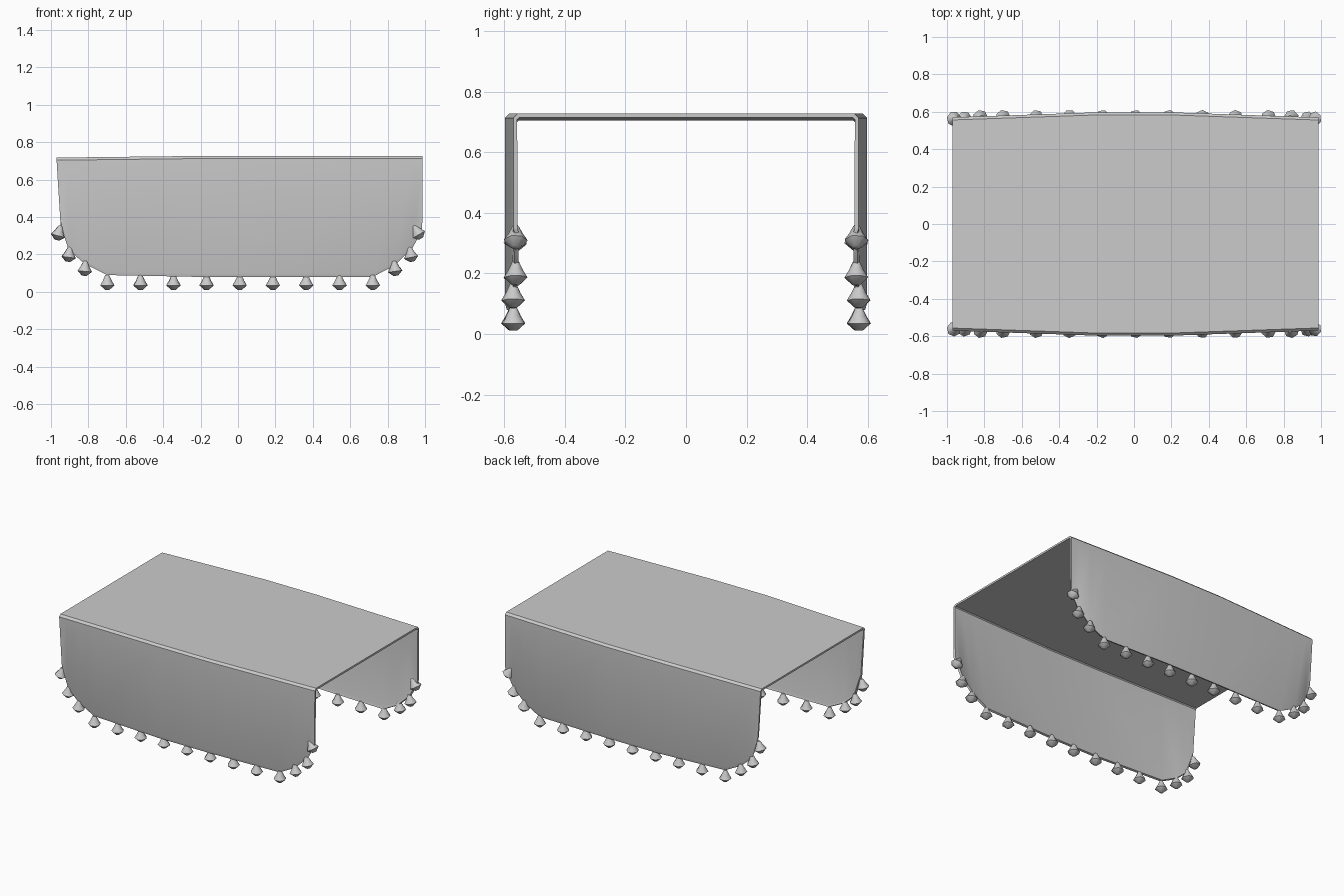
import bpy, bmesh
from math import cos, sin, pi, radians
from mathutils import Matrix, Vector

if "Cube" in bpy.data.objects:
    bpy.data.objects.remove(bpy.data.objects["Cube"])


def half_width(x):
    # Plan outline bows out slightly along the middle
    return 0.597 - 0.027 * max(0, (abs(x) - 0.2) / 0.78)


def finish(bm, name, angle):
    bmesh.ops.recalc_face_normals(bm, faces=bm.faces)
    mesh = bpy.data.meshes.new(name)
    bm.to_mesh(mesh)
    bm.free()
    ob = bpy.data.objects.new(name, mesh)
    bpy.context.collection.objects.link(ob)
    bpy.ops.object.select_all(action='DESELECT')
    ob.select_set(True)
    bpy.context.view_layer.objects.active = ob
    bpy.ops.object.shade_smooth_by_angle(angle=radians(angle))
    return ob


# Draped cloth: stations of (top x, bottom x, bottom z)
stations = [(-0.97, -0.95, 0.36), (-0.92, -0.905, 0.225), (-0.83, -0.82, 0.15),
            (-0.70, -0.70, 0.09), (-0.2, -0.2, 0.08), (0.2, 0.2, 0.08),
            (0.72, 0.72, 0.08), (0.84, 0.835, 0.14), (0.935, 0.93, 0.23),
            (0.987, 0.985, 0.33)]
bm = bmesh.new()
rows = []
for xt, xb, zb in stations:
    zt = 0.727 + 0.009 * min(0, (xt + 0.2) / 0.77)
    wt, wb = half_width(xt), half_width(xb)
    # hem, panel, rounded fold, top, then the same on the far side
    side = [(xb, wb - 0.006, zb), (xb, wb, zb + 0.02),
            (xt, wt, zt - 0.014), (xt, wt - 0.014, zt)]
    section = [(x, -y, z) for x, y, z in side] + side[::-1]
    rows.append([bm.verts.new(p) for p in section])
for a, b in zip(rows, rows[1:]):
    for i in range(len(a) - 1):
        bm.faces.new((a[i], b[i], b[i + 1], a[i + 1]))
bmesh.ops.recalc_face_normals(bm, faces=bm.faces)
top = max(bm.faces, key=lambda f: f.calc_center_median().z)
if top.normal.z < 0:
    bmesh.ops.reverse_faces(bm, faces=bm.faces)
# Give the sheet thickness on its inner side
inner = bmesh.ops.duplicate(bm, geom=bm.verts[:] + bm.edges[:] + bm.faces[:])
shift = {v: -v.normal * 0.014 for v in inner["geom"]
         if isinstance(v, bmesh.types.BMVert)}
for v, d in shift.items():
    v.co += d
bmesh.ops.bridge_loops(bm, edges=[e for e in bm.edges if e.is_boundary])
finish(bm, "cloth", 40)

# Tassels along each hem: (x, centre z, tilt in degrees)
tassels = [(-0.70 + 0.1775 * i, 0.045, 0) for i in range(9)]
tassels += [(-0.82, 0.12, 5), (-0.905, 0.195, 8), (-0.96, 0.31, 15),
            (0.84, 0.12, -8), (0.925, 0.195, -12), (0.962, 0.315, -30)]
profile = [(0.011, 0.045), (0.025, 0.015), (0.04, -0.01), (0.013, -0.034)]
SIDES = 7
for label, s in (("front", -1), ("back", 1)):
    bm = bmesh.new()
    for n, (x, z, tilt) in enumerate(tassels):
        y = 0.562 if abs(x) > 0.9 else 0.57
        m = (Matrix.Translation((x, s * y, z))
             @ Matrix.Rotation(radians(tilt), 4, 'Y'))
        rings = []
        for r, h in profile:
            rings.append([bm.verts.new(m @ Vector((
                r * cos(2 * pi * k / SIDES + n), r * sin(2 * pi * k / SIDES + n), h)))
                for k in range(SIDES)])
        for a, b in zip(rings, rings[1:]):
            for k in range(SIDES):
                j = (k + 1) % SIDES
                bm.faces.new((a[k], a[j], b[j], b[k]))
        bm.faces.new(rings[0])
        bm.faces.new(rings[-1])
    finish(bm, label + "_tassels", 55)
